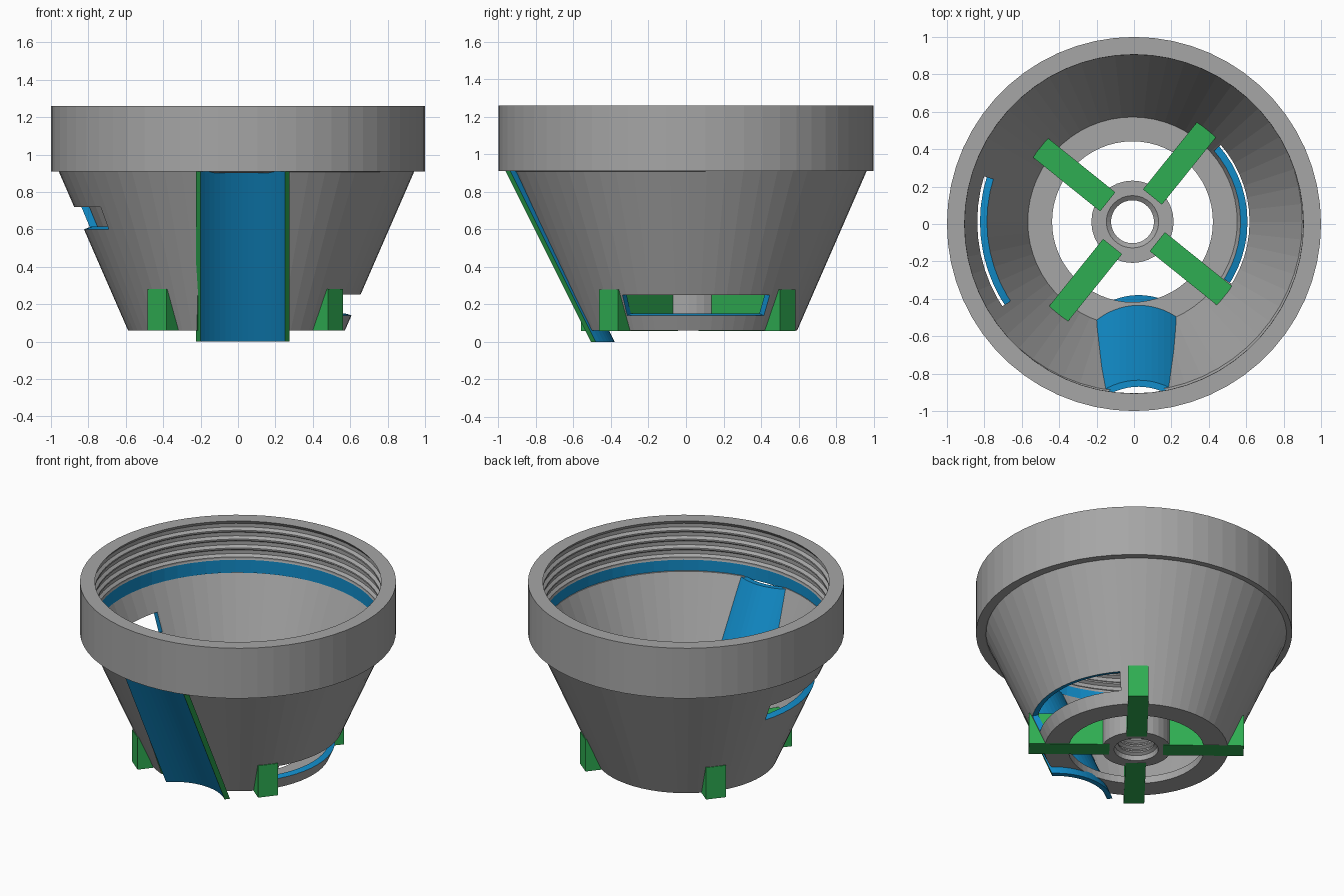
import bpy, bmesh, math
from mathutils import Vector

if "Cube" in bpy.data.objects:
    bpy.data.objects.remove(bpy.data.objects["Cube"])

CX, CY = -0.008, 0.012          # axis of the cone and hub


def material(name, rgb):
    m = bpy.data.materials.new(name)
    m.diffuse_color = (*rgb, 1)
    m.use_nodes = True
    m.node_tree.nodes["Principled BSDF"].inputs["Base Color"].default_value = m.diffuse_color
    return m


GREY = material("grey plastic", (0.38, 0.38, 0.38))
GREEN = material("green", (0.028, 0.42, 0.085))
BLUE = material("blue", (0.006, 0.27, 0.60))


def make_object(name, bm, *mats):
    bmesh.ops.recalc_face_normals(bm, faces=bm.faces)
    me = bpy.data.meshes.new(name)
    bm.to_mesh(me)
    bm.free()
    for m in mats:
        me.materials.append(m)
    ob = bpy.data.objects.new(name, me)
    bpy.context.collection.objects.link(ob)
    return ob


def loft(sections, close):
    """Skin a list of point loops; join last to first, or cap both ends."""
    bm = bmesh.new()
    loops = [[bm.verts.new(p) for p in s] for s in sections]
    n = len(loops[0])
    pairs = list(zip(loops, loops[1:]))
    if close:
        pairs.append((loops[-1], loops[0]))
    else:
        bm.faces.new(loops[0])
        bm.faces.new(loops[-1])
    for a, b in pairs:
        for i in range(n):
            j = (i + 1) % n
            bm.faces.new((a[i], a[j], b[j], b[i]))
    return bm


def lathe(profile, seg, cx=CX, cy=CY, a0=0, a1=360):
    full = a1 - a0 == 360
    angles = [math.radians(a0 + (a1 - a0) * i / seg) for i in range(seg if full else seg + 1)]
    return loft([[(cx + r * math.cos(t), cy + r * math.sin(t), z) for r, z in profile]
                 for t in angles], full)


def cut(ob, cutters):
    for c in cutters:
        m = ob.modifiers.new("cut", 'BOOLEAN')
        m.operation = 'DIFFERENCE'
        m.solver = 'EXACT'
        m.material_mode = 'TRANSFER'
        m.object = c
    dg = bpy.context.evaluated_depsgraph_get()
    me = bpy.data.meshes.new_from_object(ob.evaluated_get(dg))
    ob.modifiers.clear()
    ob.data = me
    for c in cutters:
        bpy.data.objects.remove(c)


# Threaded collar with a blue band below the thread
rim_profile = [(0.905, 0.90), (0.945, 0.91), (1.0, 0.91), (1.0, 1.26), (0.906, 1.26)]
for i in range(4):
    z = 1.235 - 0.062 * i
    rim_profile += [(0.926, z), (0.926, z - 0.025), (0.908, z - 0.04), (0.908, z - 0.05)]
rim_profile.append((0.905, 0.99))
rim = make_object("threaded_collar", lathe(rim_profile, 60, 0, 0), GREY, BLUE)
for p in rim.data.polygons:
    c = p.center
    if 0.92 < c.z < 0.97 and math.hypot(c.x, c.y) < 0.92:
        p.material_index = 1

# Conical wall with an annular floor
cone = make_object("funnel_wall", lathe(
    [(0.43, 0.06), (0.58, 0.06), (0.953, 0.915), (0.908, 0.915), (0.56, 0.11), (0.43, 0.11)], 60),
    GREY)


# Side slots that tilt upward toward the inside
def slot(r_low, z_low, r_high, z_high, tilt, a0, a1):
    ra, rb = r_low + 0.15, r_low - 0.11
    prof = [(ra, z_low + tilt * (r_low - ra)), (ra, z_high + tilt * (r_high - ra)),
            (rb, z_high + tilt * (r_high - rb)), (rb, z_low + tilt * (r_low - rb))]
    return make_object("slot_cutter", lathe(prof, 14, a0=a0, a1=a1), BLUE)


# Sloping chute: a circular trough leaning with the wall
CHUTE_X, R_OUT, R_IN, HALF = 0.025, 0.36, 0.325, math.radians(44)


def trough_point(r, t, z):
    return (CHUTE_X + r * math.sin(t), -0.38 - 0.5 * z - R_OUT + r * math.cos(t), z)


def trough_section(z, n=16):
    ts = [HALF * (2 * i / n - 1) for i in range(n + 1)]
    return [trough_point(R_OUT, t, z) for t in ts] + [trough_point(R_IN, t, z) for t in reversed(ts)]


chute = make_object("chute", loft([trough_section(0), trough_section(0.91)], False), BLUE, GREEN)
for p in chute.data.polygons:
    # the long edge strips of the trough
    if abs(abs(p.center.x - CHUTE_X) - 0.342 * math.sin(HALF)) < 0.004 and p.normal.y < -0.4:
        xs = [chute.data.vertices[v].co.x for v in p.vertices]
        if abs((max(xs) - min(xs)) - (R_OUT - R_IN) * math.sin(HALF)) < 0.003:
            p.material_index = 1

groove = make_object("groove_cutter", loft(
    [[trough_point(0.345, math.tau * i / 64, z) for i in range(64)] for z in (-0.1, 1.0)], False),
    GREEN)
cut(cone, [slot(0.615, 0.14, 0.66, 0.252, 0.3, -32, 41),
           slot(0.815, 0.60, 0.867, 0.72, 0.4, 163, 213),
           groove])

# Threaded centre hub
hub_profile = [(0.14, 0.06), (0.22, 0.06), (0.22, 0.27), (0.14, 0.27)]
for i in range(4):
    z = 0.25 - 0.045 * i
    hub_profile += [(0.115, z), (0.115, z - 0.01), (0.135, z - 0.022), (0.135, z - 0.03)]
make_object("hub", lathe(hub_profile, 32), GREY)

# Four spokes joining the hub to the wall
for k in range(4):
    a = math.radians(51.2 + 90 * k)
    d, s = Vector((math.cos(a), math.sin(a), 0)), Vector((-math.sin(a), math.cos(a), 0))
    o = Vector((CX, CY, 0))
    ends = [[o + d * r + s * w + Vector((0, 0, z)) for w, z in
             ((-0.065, 0.058), (0.065, 0.058), (0.065, 0.28), (-0.065, 0.28))]
            for r in (0.17, 0.68)]
    make_object("spoke_%d" % (k + 1), loft(ends, False), GREEN)
